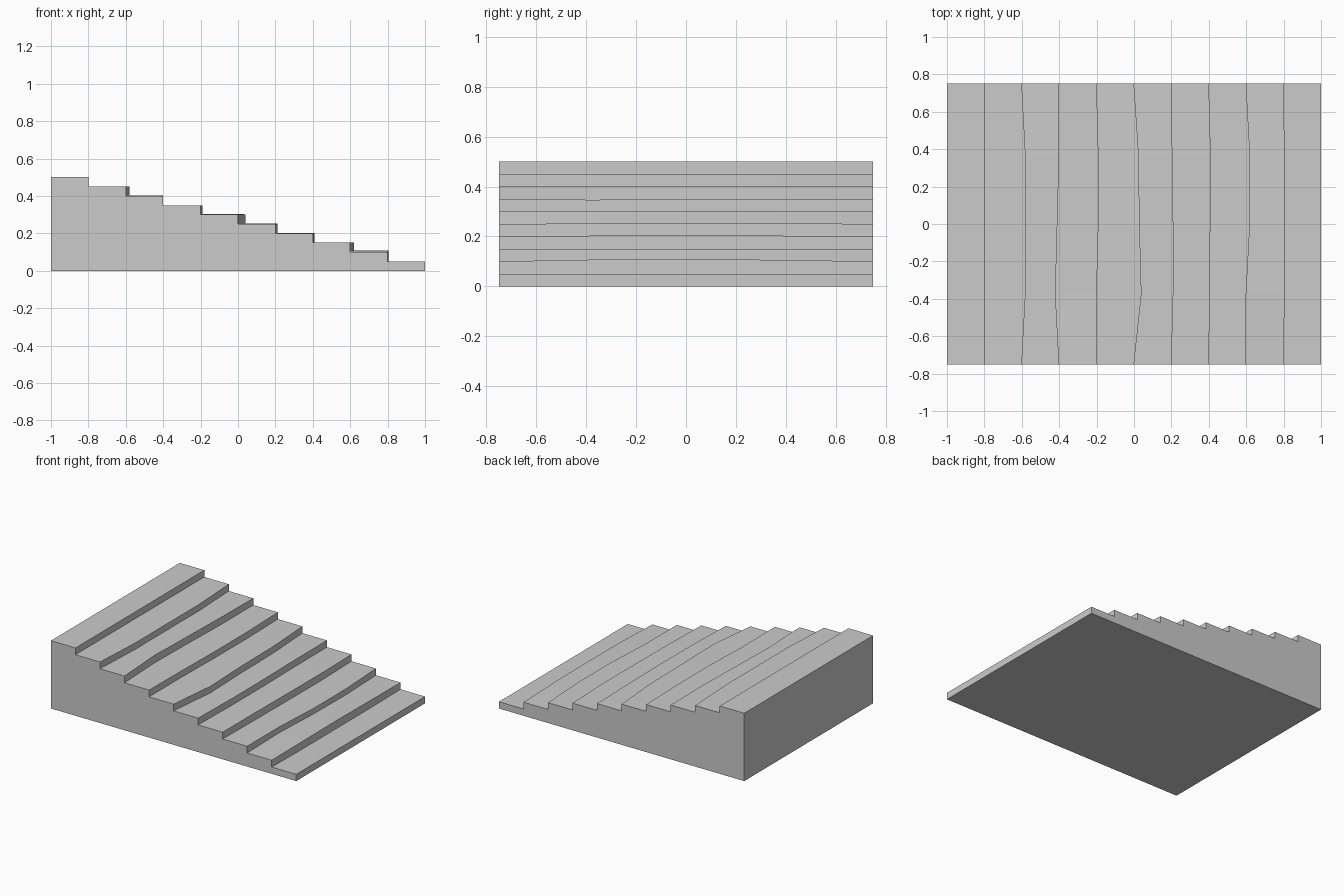
import bpy, bmesh

if "Cube" in bpy.data.objects:
    bpy.data.objects.remove(bpy.data.objects["Cube"])

N, RUN, RISE = 10, 0.2, 0.05
STATIONS = [-0.75, -0.375, 0.0, 0.375, 0.75]

# worn nosings: x offset of each riser at the three inner stations
WEAR_X = {1: (0.02, 0.02, 0.02), 2: (-0.02, -0.01, 0.0), 3: (0.0, 0.01, 0.01),
          4: (0.04, 0.03, 0.025), 5: (0.01, 0.01, 0.005), 6: (0.005, 0.008, 0.01),
          7: (0.0, 0.02, 0.02), 8: (0.005, 0.005, 0.005)}
# slight tread height changes at the same stations
WEAR_Z = {2: (0.003, 0.003, 0.003), 3: (-0.003, 0.0, 0.0), 4: (0.0, 0.003, 0.002),
          5: (0.002, 0.003, 0.003), 6: (0.003, 0.003, 0.003), 8: (0.007, 0.009, 0.006)}


def wear(table, step, j):
    return table[step][j - 1] if step in table and 0 < j < 4 else 0.0


# stepped cross-section at one station along the width
def section(j):
    pts = [(-1, 0), (-1, N * RISE)]
    for i in range(N):
        x = -1 + RUN * (i + 1) + wear(WEAR_X, i, j)
        pts.append((x, RISE * (N - i) + wear(WEAR_Z, i, j)))
        low = RISE * (N - i - 1)
        pts.append((x, low + wear(WEAR_Z, i + 1, j)))
    return pts


# loft the sections into one closed solid
bm = bmesh.new()
rings = [[bm.verts.new((x, y, z)) for x, z in section(j)]
         for j, y in enumerate(STATIONS)]
count = len(rings[0])
for a, b in zip(rings, rings[1:]):
    for k in range(count):
        n = (k + 1) % count
        bm.faces.new((a[k], a[n], b[n], b[k]))
bm.faces.new(rings[0])
bm.faces.new(rings[-1][::-1])
bmesh.ops.recalc_face_normals(bm, faces=bm.faces)

mesh = bpy.data.meshes.new("worn_steps")
bm.to_mesh(mesh)
bm.free()
bpy.context.collection.objects.link(bpy.data.objects.new("worn_steps", mesh))
